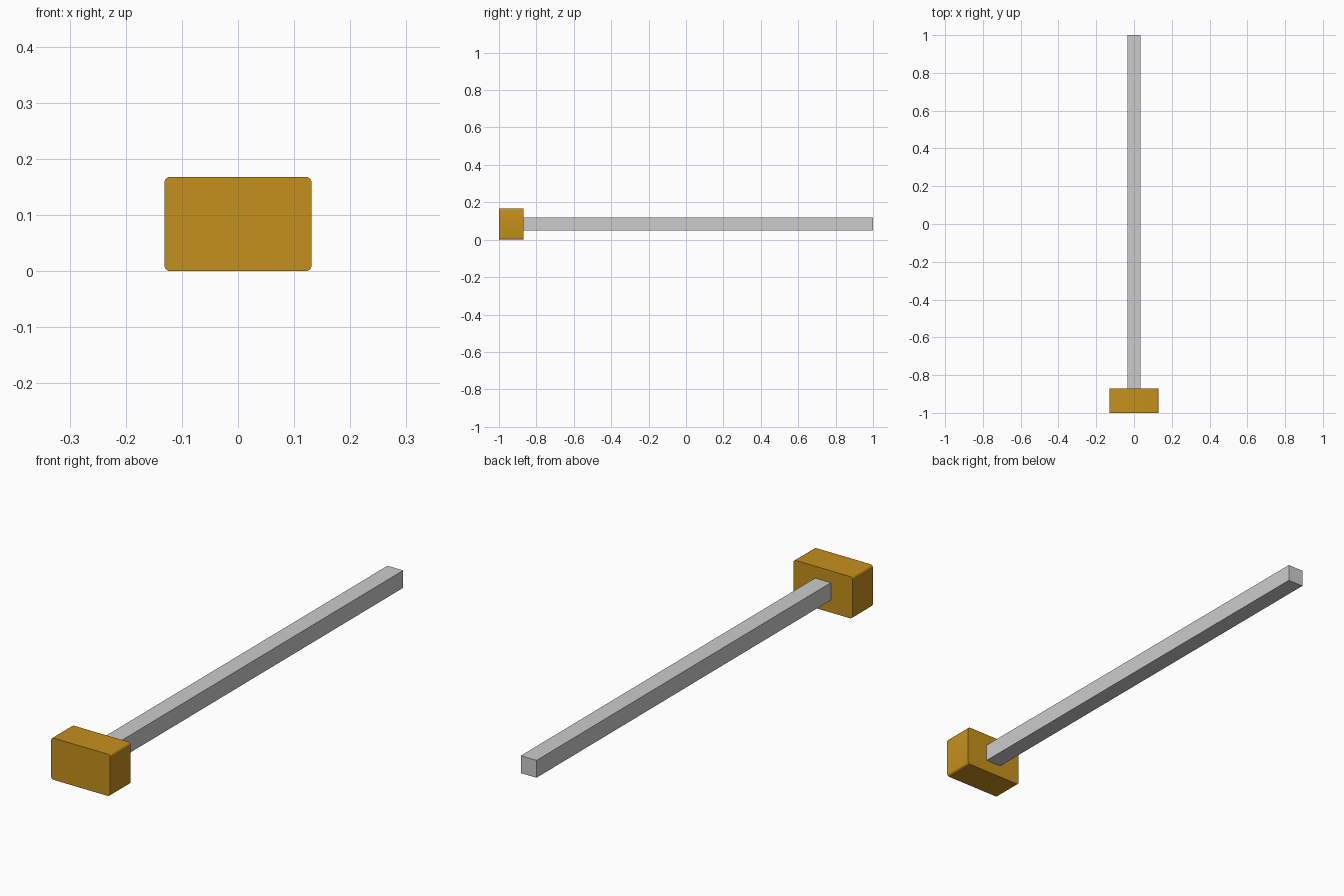
import bpy, bmesh

if "Cube" in bpy.data.objects:
    bpy.data.objects.remove(bpy.data.objects["Cube"])


def block(name, size, centre, bevel=0.0):
    """Box, optionally with the edges that run along y rounded."""
    bm = bmesh.new()
    bmesh.ops.create_cube(bm, size=1)
    bmesh.ops.scale(bm, vec=size, verts=bm.verts)
    if bevel:
        long_edges = [e for e in bm.edges
                      if abs(e.verts[0].co.y - e.verts[1].co.y) > 1e-4]
        bmesh.ops.bevel(bm, geom=long_edges, offset=bevel, segments=4,
                        profile=0.5, affect='EDGES')
    mesh = bpy.data.meshes.new(name)
    bm.to_mesh(mesh)
    bm.free()
    obj = bpy.data.objects.new(name, mesh)
    obj.location = centre
    bpy.context.collection.objects.link(obj)
    return obj


MID_Z = 0.085

# Mallet head
head = block("mallet_head", (0.262, 0.13, 0.168), (0, -0.935, 0.084), 0.01)
mat = bpy.data.materials.new("golden_wood")
mat.diffuse_color = (0.56, 0.28, 0.012, 1)
mat.use_nodes = True
mat.node_tree.nodes["Principled BSDF"].inputs["Base Color"].default_value = mat.diffuse_color
head.data.materials.append(mat)
bpy.context.view_layer.objects.active = head
head.select_set(True)
bpy.ops.object.shade_smooth_by_angle()

# Square handle, seated against the back of the head
block("handle", (0.07, 1.871, 0.07), (0, 0.0645, MID_Z))
